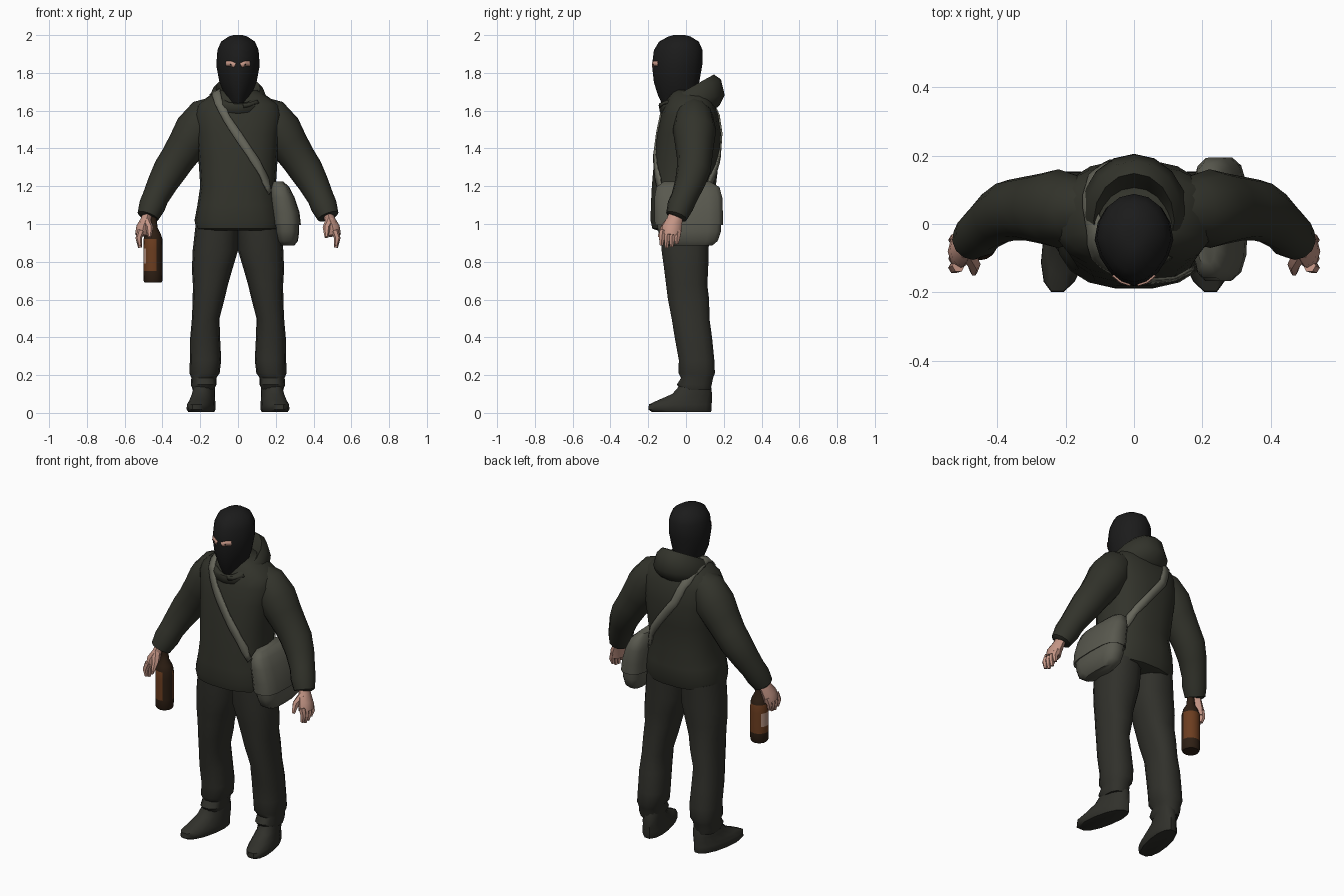
import bpy, bmesh, math
from mathutils import Vector

cube = bpy.data.objects.get("Cube")
if cube:
    bpy.data.objects.remove(cube)


def material(name, r, g, b):
    m = bpy.data.materials.new(name)
    m.use_nodes = True
    m.diffuse_color = (r, g, b, 1)
    bsdf = next(n for n in m.node_tree.nodes if n.type == 'BSDF_PRINCIPLED')
    bsdf.inputs["Base Color"].default_value = (r, g, b, 1)
    bsdf.inputs["Roughness"].default_value = 0.9
    return m


OLIVE = material("jacket olive", .032, .033, .024)
TROUSER = material("trouser olive", .030, .030, .024)
BLACK = material("mask black", .011, .011, .011)
SKIN = material("skin", .55, .30, .235)
CANVAS = material("bag canvas", .10, .10, .078)
WEBBING = material("strap webbing", .135, .135, .105)
GLASS = material("dark brown glass", .028, .014, .007)
AMBER = material("amber brown", .15, .047, .014)
PALE = material("pale label", .48, .30, .23)


def finish(name, bm, *mats):
    bmesh.ops.recalc_face_normals(bm, faces=bm.faces)
    me = bpy.data.meshes.new(name)
    bm.to_mesh(me)
    bm.free()
    ob = bpy.data.objects.new(name, me)
    bpy.context.collection.objects.link(ob)
    for m in mats:
        me.materials.append(m)
    return ob


def loft(name, rings, *mats):
    """Skin a list of point rings and cap both ends."""
    bm = bmesh.new()
    loops = [[bm.verts.new(p) for p in ring] for ring in rings]
    n = len(loops[0])
    for a, b in zip(loops, loops[1:]):
        for i in range(n):
            j = (i + 1) % n
            bm.faces.new((a[i], a[j], b[j], b[i]))
    bm.faces.new(loops[0])
    bm.faces.new(loops[-1])
    return finish(name, bm, *mats)


def ring(z, cx, rx, front, back, tilt=0, shear=0, e=.85, n=14, side=1, taper=0):
    """Level section with its own front and back depth; taper narrows the front."""
    cy, ry = (front + back) / 2, (back - front) / 2
    pts = []
    for i in range(n):
        a = math.tau * i / n
        c, s = math.cos(a), math.sin(a)
        x = cx + rx * math.copysign(abs(c) ** e, c) * (1 + taper * min(s, 0))
        y = cy + ry * math.copysign(abs(s) ** e, s)
        pts.append((side * (x + shear * y), y, z + tilt * (y - cy)))
    return pts


def tube(name, path, mat, side=1, flat=1, n=10):
    """Round limb along (x, y, z, radius) points."""
    pts = [Vector((side * p[0], p[1], p[2])) for p in path]
    rings = []
    for i, p in enumerate(pts):
        t = (pts[min(i + 1, len(pts) - 1)] - pts[max(i - 1, 0)]).normalized()
        u = t.cross(Vector((0, 1, 0))).normalized()
        v = t.cross(u)
        r = path[i][3]
        angles = [math.tau * k / n for k in range(n)]
        rings.append([p + r * (u * flat * math.cos(a) + v * math.sin(a)) for a in angles])
    return loft(name, rings, mat)


def strip(name, path, width, mat, target, gap, thick=.008, steps=5):
    """Flat band laid on the surface of another part."""
    pts = [Vector(p) for p in path]
    fine = [a.lerp(b, k / steps) for a, b in zip(pts, pts[1:]) for k in range(steps)]
    fine.append(pts[-1])
    bm = bmesh.new()
    rows = []
    for i, p in enumerate(fine):
        t = fine[min(i + 1, len(fine) - 1)] - fine[max(i - 1, 0)]
        out = Vector((p.x, p.y, max(0, p.z - 1.55) if p.z < 1.75 else 0))
        w = t.cross(out).normalized() * width / 2
        rows.append([bm.verts.new(p + w * k) for k in (-1, 0, 1)])
    for a, b in zip(rows, rows[1:]):
        for k in range(2):
            bm.faces.new((a[k], a[k + 1], b[k + 1], b[k]))
    ob = finish(name, bm, mat)
    wrap = ob.modifiers.new("lay on surface", 'SHRINKWRAP')
    wrap.target = target
    wrap.wrap_mode = 'ABOVE_SURFACE'
    wrap.offset = gap
    solid = ob.modifiers.new("thickness", 'SOLIDIFY')
    solid.thickness = thick
    solid.offset = 0
    return ob


# Jacket body
jacket = loft("jacket_body", [ring(z, 0, w, f, b, e=.8, n=18) for z, w, f, b in (
    (.965, .20, -.15, .12), (.975, .222, -.18, .15), (1.02, .23, -.19, .165),
    (1.1, .215, -.188, .172), (1.2, .2, -.183, .16), (1.35, .21, -.17, .178),
    (1.48, .222, -.153, .187), (1.58, .235, -.132, .172), (1.635, .215, -.112, .15),
    (1.68, .15, -.09, .13), (1.71, .1, -.07, .11))], OLIVE)

# Hood lying round the neck, with a sunken opening
hood = loft("hood", [ring(z, 0, w, f, b, tilt, e=1, n=16) for z, w, f, b, tilt in (
    (1.575, .12, -.10, .13, .1), (1.61, .152, -.138, .178, .12), (1.655, .157, -.145, .205, .15),
    (1.7, .14, -.142, .185, .4), (1.715, .118, -.13, .148, .55),
    (1.69, .1, -.11, .12, .5), (1.62, .08, -.09, .08, .2))], OLIVE)
strip("collar_tab", [(.03, -.15, 1.625), (.075, -.14, 1.635), (.115, -.11, 1.66)],
      .03, OLIVE, hood, .002)

# Head in a knitted mask with eye openings
head = loft("masked_head", [ring(z, 0, w, f, b, e=1, n=16, taper=.18) for z, w, f, b in (
    (1.56, .05, -.08, .05), (1.625, .042, -.122, .055), (1.68, .07, -.148, .06),
    (1.75, .098, -.17, .07), (1.84, .115, -.18, .086), (1.92, .109, -.17, .088),
    (1.965, .09, -.143, .068), (1.992, .05, -.095, .025), (2.0, .025, -.065, -.005))], BLACK)
for side, tag in ((1, "left"), (-1, "right")):
    strip(tag + "_eye_opening", [(side * .016, -.18, 1.84), (side * .04, -.17, 1.85),
          (side * .066, -.155, 1.85)], .027, SKIN, head, .003, .005)
    strip(tag + "_eye", [(side * .034, -.175, 1.843), (side * .042, -.172, 1.844)],
          .006, BLACK, head, .006, .002)

# Limbs, mirrored
for side, tag in ((1, "left"), (-1, "right")):
    tube(tag + "_sleeve", [
        (.09, .04, 1.615, .07), (.17, .042, 1.572, .1), (.222, .045, 1.495, .115),
        (.27, .045, 1.42, .103), (.32, .045, 1.345, .093), (.36, .04, 1.285, .09),
        (.4, .02, 1.215, .08), (.437, -.01, 1.14, .07), (.455, -.03, 1.095, .07),
        (.477, -.05, 1.04, .058), (.478, -.052, 1.035, .04)], OLIVE, side, n=12)
    # Hand with four fingers and a thumb
    tube(tag + "_palm", [(.475, -.05, 1.06, .038), (.487, -.06, 1.02, .042),
         (.503, -.075, .98, .052), (.51, -.08, .94, .05)], SKIN, side, .7, 8)
    for k in range(4):
        y = -.122 + .027 * k
        drop = (.012, 0, .004, .02)[k]
        tube(f"{tag}_finger_{k + 1}", [(.513, y, .965, .019), (.526, y - .006, .925, .017),
             (.519, y - .008, .875 + drop, .01)], SKIN, side, 1, 6)
    tube(tag + "_thumb", [(.487, -.08, 1.02, .024), (.468, -.118, .98, .02),
         (.468, -.142, .93, .01)], SKIN, side, 1, 6)
    # Trouser leg
    loft(tag + "_trouser_leg", [ring(z, c, w, f, b, side=side) for z, c, w, f, b in (
        (1.0, .112, .112, -.14, .13), (.86, .12, .12, -.132, .122), (.76, .137, .107, -.118, .12),
        (.68, .146, .093, -.108, .115), (.6, .156, .084, -.098, .125), (.5, .171, .073, -.078, .126),
        (.4, .174, .079, -.062, .14), (.28, .172, .083, -.04, .152), (.21, .177, .08, -.042, .155),
        (.185, .181, .066, -.028, .145), (.15, .182, .068, -.05, .138),
        (.12, .184, .055, -.03, .13))], TROUSER)
    # Boot, toe turned slightly out
    loft(tag + "_boot", [ring(z, c, w, f, b, 0, -.17, .9, side=side) for z, c, w, f, b in (
        (.005, .19, .062, -.185, .135), (.018, .19, .069, -.203, .14), (.045, .19, .068, -.2, .14),
        (.068, .188, .062, -.15, .14), (.1, .188, .058, -.075, .14),
        (.14, .186, .055, -.04, .135), (.18, .185, .05, -.03, .125))], TROUSER)

# Shoulder bag: body, flap and strap
loft("bag_body", [ring(z, c, w, f, b, 0, 0, .65) for z, c, w, f, b in (
    (.885, .262, .035, -.09, .14), (.91, .262, .055, -.13, .17), (.96, .26, .064, -.15, .188),
    (1.03, .255, .068, -.16, .19), (1.12, .238, .062, -.16, .19),
    (1.19, .226, .045, -.15, .175))], CANVAS)
loft("bag_flap", [ring(z, c, w, f, b, 0, 0, .65) for z, c, w, f, b in (
    (1.0, .258, .068, -.158, .19), (.995, .258, .075, -.168, .198), (1.06, .251, .075, -.17, .198),
    (1.14, .234, .066, -.17, .195), (1.195, .222, .05, -.16, .18),
    (1.225, .212, .028, -.12, .13))], CANVAS)
strip("bag_strap", [(.2, -.16, 1.17), (.1, -.175, 1.325), (.02, -.17, 1.44), (-.06, -.145, 1.56),
      (-.105, -.11, 1.65), (-.11, -.02, 1.69), (-.11, .1, 1.65), (-.05, .18, 1.5),
      (.08, .18, 1.33), (.2, .14, 1.17)], .046, WEBBING, jacket, .004)

# Bottle held in the right hand, label faces picked by height and direction
BX, BY = -.45, -.055
bottle = loft("bottle", [ring(z, BX, r, BY - r, BY + r, e=1, n=16) for z, r in (
    (.69, .044), (.7, .05), (.75, .051), (.79, .051), (.87, .051), (.92, .05), (.95, .04),
    (.98, .024), (1.05, .018), (1.055, .021), (1.07, .021))], GLASS, AMBER, PALE)
for face in bottle.data.polygons:
    c = face.center
    heading = Vector((c.x - BX, c.y - BY))
    if .75 < c.z < .92 and heading.length > .02:
        heading.normalize()
        if heading.x < -.75 and .78 < c.z < .88:
            face.material_index = 2
        elif heading.dot(Vector((.8, -.6))) < .75:
            face.material_index = 1

# Smooth shading with sharp creases kept
bpy.ops.object.select_all(action='DESELECT')
for ob in bpy.context.collection.objects:
    if ob.type == 'MESH':
        ob.select_set(True)
        bpy.context.view_layer.objects.active = ob
bpy.ops.object.shade_smooth_by_angle(angle=math.radians(45))
